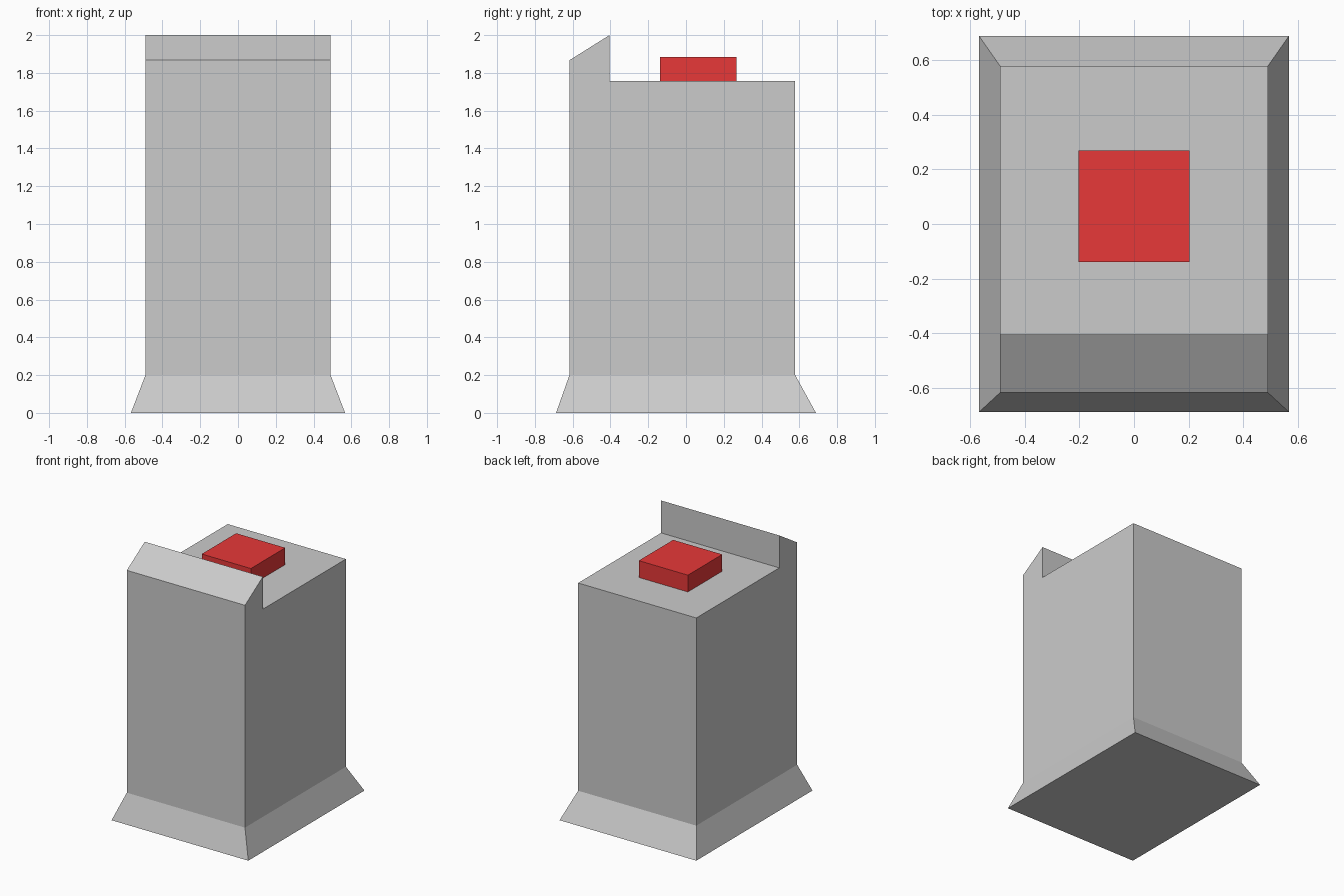
import bpy, bmesh
from mathutils import Matrix, Vector

if "Cube" in bpy.data.objects:
    bpy.data.objects.remove(bpy.data.objects["Cube"])


def add_object(name, bm):
    bmesh.ops.recalc_face_normals(bm, faces=bm.faces)
    mesh = bpy.data.meshes.new(name)
    bm.to_mesh(mesh)
    bm.free()
    obj = bpy.data.objects.new(name, mesh)
    bpy.context.collection.objects.link(obj)
    return obj


# Body: side profile (y, z) with a sloped front lip, extruded across x
HALF_W = 0.49
PROFILE = [(-0.617, 0.2), (0.578, 0.2), (0.578, 1.757),
           (-0.405, 1.757), (-0.405, 2.0), (-0.617, 1.867)]
bm = bmesh.new()
side = bm.faces.new([bm.verts.new((-HALF_W, y, z)) for y, z in PROFILE])
ext = bmesh.ops.extrude_face_region(bm, geom=[side], use_keep_orig=True)
moved = [g for g in ext["geom"] if isinstance(g, bmesh.types.BMVert)]
bmesh.ops.translate(bm, verts=moved, vec=Vector((2 * HALF_W, 0, 0)))

# Flared foot: pull the underside down and spread it outwards
bottom = next(f for f in bm.faces if all(v.co.z < 0.21 for v in f.verts))
ext = bmesh.ops.extrude_discrete_faces(bm, faces=[bottom])
for v in ext["faces"][0].verts:
    v.co = (0.567 if v.co.x > 0 else -0.567,
            0.688 if v.co.y > 0 else -0.688, 0)
add_object("body", bm)

# Red push button on the deck
bm = bmesh.new()
bmesh.ops.create_cube(bm, size=1, matrix=Matrix.Translation((0, 0.065, 1.82))
                      @ Matrix.Diagonal((0.407, 0.407, 0.126, 1)))
button = add_object("button", bm)
red = bpy.data.materials.new("red")
red.diffuse_color = (0.8, 0.04, 0.04, 1)
red.use_nodes = True
red.node_tree.nodes["Principled BSDF"].inputs["Base Color"].default_value = red.diffuse_color
button.data.materials.append(red)
